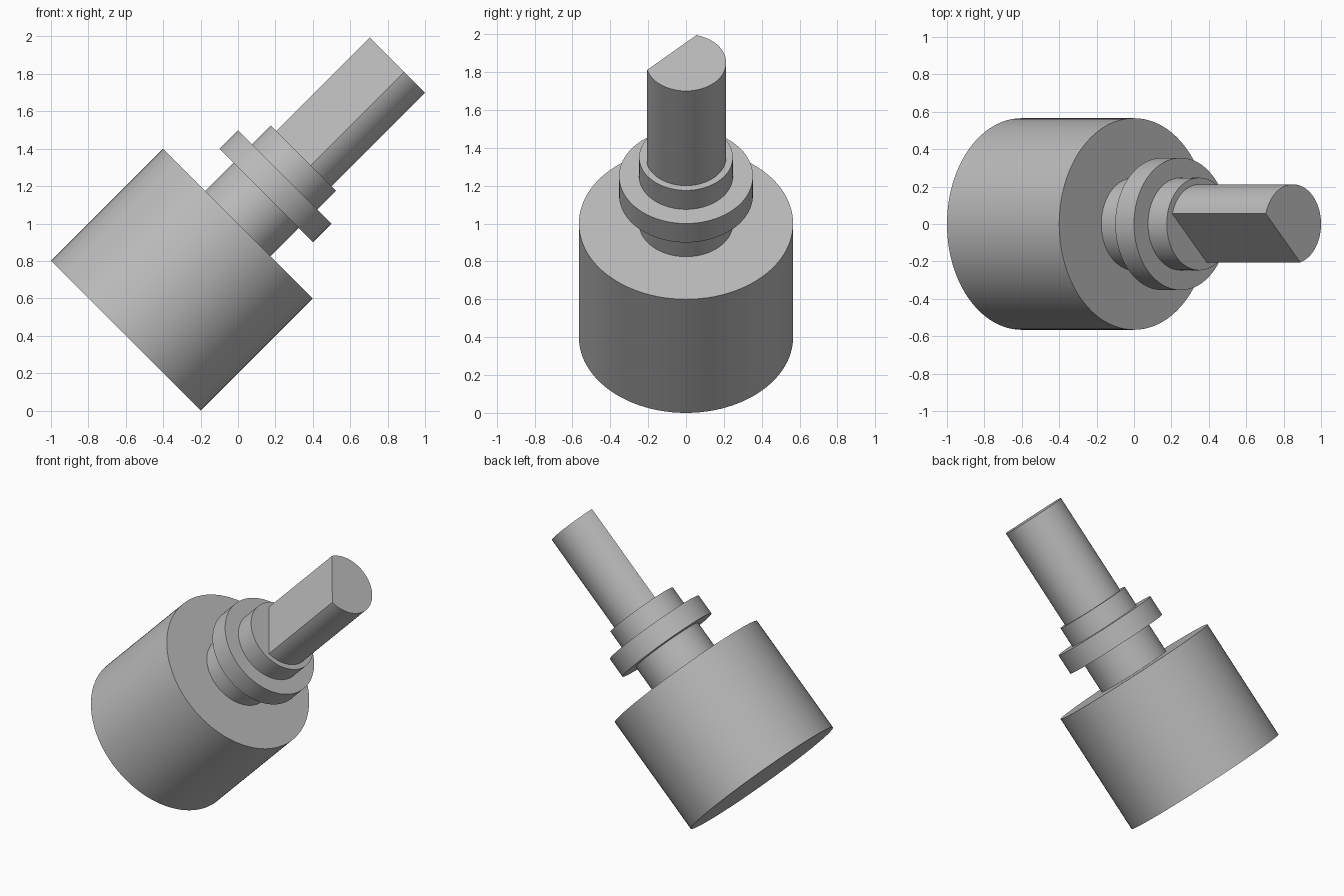
import bpy
import bmesh
from math import radians, cos, sin, sqrt
from mathutils import Matrix

cube = bpy.data.objects.get("Cube")
if cube:
    bpy.data.objects.remove(cube, do_unlink=True)

UNIT = 0.05 * sqrt(2)
SEGMENTS = 96

grey = bpy.data.materials.new("plain grey")
grey.use_nodes = True
colour = (0.5, 0.5, 0.5, 1)
grey.diffuse_color = colour
grey.node_tree.nodes["Principled BSDF"].inputs["Base Color"].default_value = colour

# Tilted frame: local z runs along the shaft, origin at the base of the body
tilt = Matrix.Translation((-0.6, 0, 0.4)) @ Matrix.Rotation(radians(45), 4, "Y") @ Matrix.Scale(UNIT, 4)


def extruded(name, outline, bottom, top):
    """Extrude a closed outline along the tilted axis."""
    bm = bmesh.new()
    face = bm.faces.new([bm.verts.new((x, y, bottom)) for x, y in outline])
    result = bmesh.ops.extrude_face_region(bm, geom=[face], use_keep_orig=True)
    verts = [g for g in result["geom"] if isinstance(g, bmesh.types.BMVert)]
    bmesh.ops.translate(bm, verts=verts, vec=(0, 0, top - bottom))
    bmesh.ops.recalc_face_normals(bm, faces=bm.faces)
    bm.transform(tilt)
    mesh = bpy.data.meshes.new(name)
    bm.to_mesh(mesh)
    bm.free()
    mesh.materials.append(grey)
    obj = bpy.data.objects.new(name, mesh)
    bpy.context.collection.objects.link(obj)
    bpy.ops.object.select_all(action="DESELECT")
    obj.select_set(True)
    bpy.context.view_layer.objects.active = obj
    bpy.ops.object.shade_smooth_by_angle(angle=radians(30))
    return obj


def arc(radius, start, sweep, count):
    angles = [radians(start + sweep * i / count) for i in range(count + 1)]
    return [(radius * cos(a), radius * sin(a)) for a in angles]


def disc(name, radius, bottom, top):
    return extruded(name, arc(radius, 0, 360, SEGMENTS)[:-1], bottom, top)


# Round parts: name, radius, bottom, top
disc("body", 8, 0, 12)
disc("neck", 3.5, 12, 15)
disc("flange", 5, 15, 17)
disc("collar", 3.5, 17, 19)

# Shaft with one flat side, turned towards the front and upper side
extruded("flatted_shaft", arc(3, 285, 240, 64), 19, 29)
